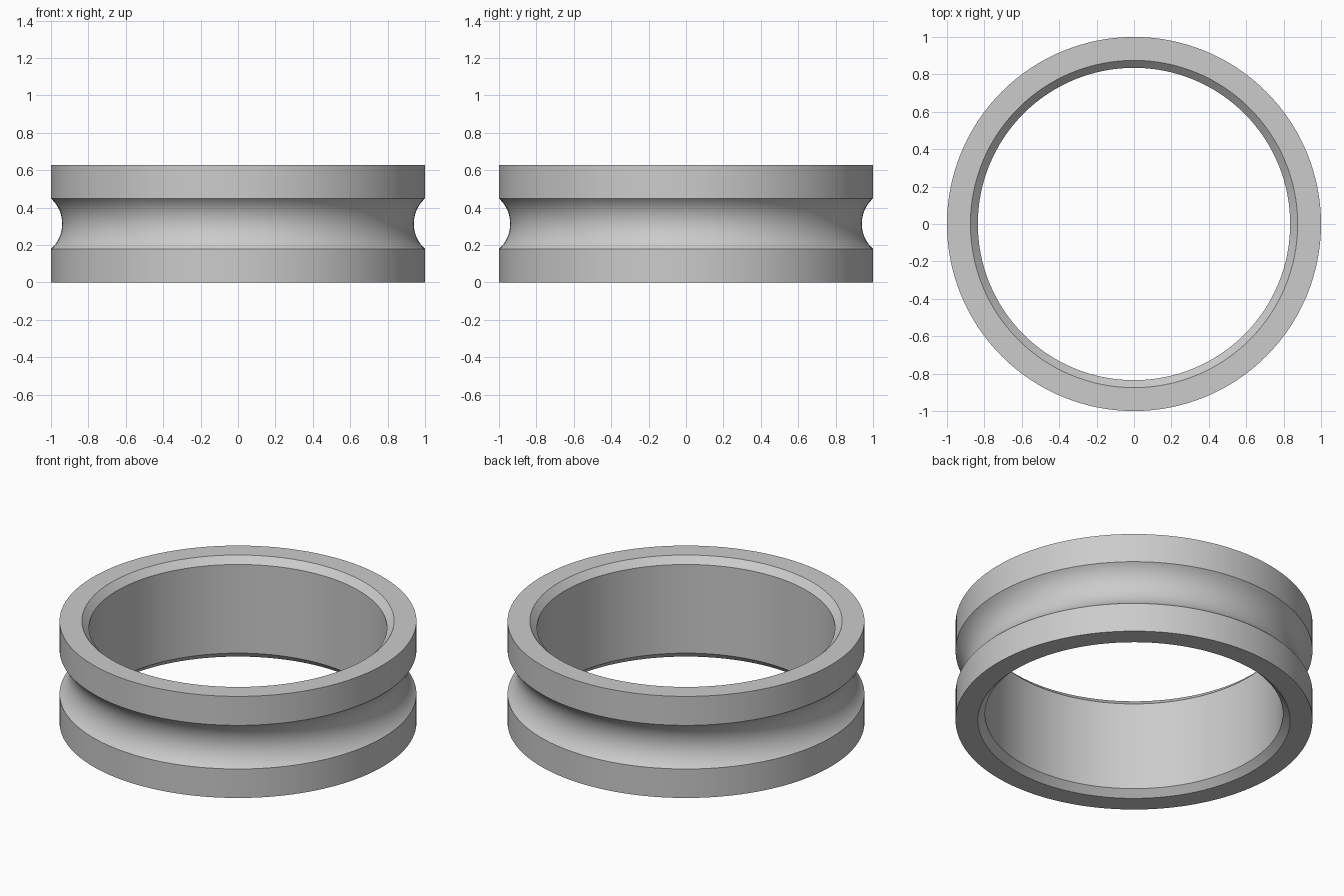
import bpy
import bmesh
from math import asin, cos, sin, pi

cube = bpy.data.objects.get("Cube")
if cube:
    bpy.data.objects.remove(cube, do_unlink=True)

HEIGHT = 0.628
OUTER, BORE, CHAMFER = 1.0, 0.835, 0.04
HALF_WIDTH, DEPTH = 0.135, 0.06   # groove
SEGMENTS, ARC_STEPS = 128, 24

# Cross-section: bore, chamfered ends, outer wall with a round groove
mid = HEIGHT / 2
radius = (HALF_WIDTH ** 2 + DEPTH ** 2) / (2 * DEPTH)
sweep = asin(HALF_WIDTH / radius)
centre = OUTER - DEPTH + radius
profile = [(BORE, CHAMFER), (BORE + CHAMFER, 0), (OUTER, 0)]
for i in range(ARC_STEPS + 1):
    a = sweep * (2 * i / ARC_STEPS - 1)
    profile.append((centre - radius * cos(a), mid + radius * sin(a)))
profile += [(OUTER, HEIGHT), (BORE + CHAMFER, HEIGHT), (BORE, HEIGHT - CHAMFER)]

# Revolve the cross-section around z
bm = bmesh.new()
verts = [bm.verts.new((r, 0, z)) for r, z in profile]
edges = [bm.edges.new((v, verts[(i + 1) % len(verts)])) for i, v in enumerate(verts)]
bmesh.ops.spin(bm, geom=verts + edges, cent=(0, 0, 0), axis=(0, 0, 1),
               angle=2 * pi, steps=SEGMENTS, use_duplicate=False)
bmesh.ops.remove_doubles(bm, verts=bm.verts[:], dist=0.0001)
bmesh.ops.recalc_face_normals(bm, faces=bm.faces[:])
mesh = bpy.data.meshes.new("grooved_ring")
bm.to_mesh(mesh)
bm.free()
ring = bpy.data.objects.new("grooved_ring", mesh)
bpy.context.collection.objects.link(ring)

# Plain grey
colour = (0.6, 0.6, 0.6, 1)
grey = bpy.data.materials.new("light_grey")
grey.use_nodes = True
grey.diffuse_color = colour
grey.node_tree.nodes["Principled BSDF"].inputs["Base Color"].default_value = colour
mesh.materials.append(grey)

# Smooth walls with crisp rims
bpy.ops.object.select_all(action='DESELECT')
ring.select_set(True)
bpy.context.view_layer.objects.active = ring
bpy.ops.object.shade_smooth_by_angle(angle=pi / 6)
